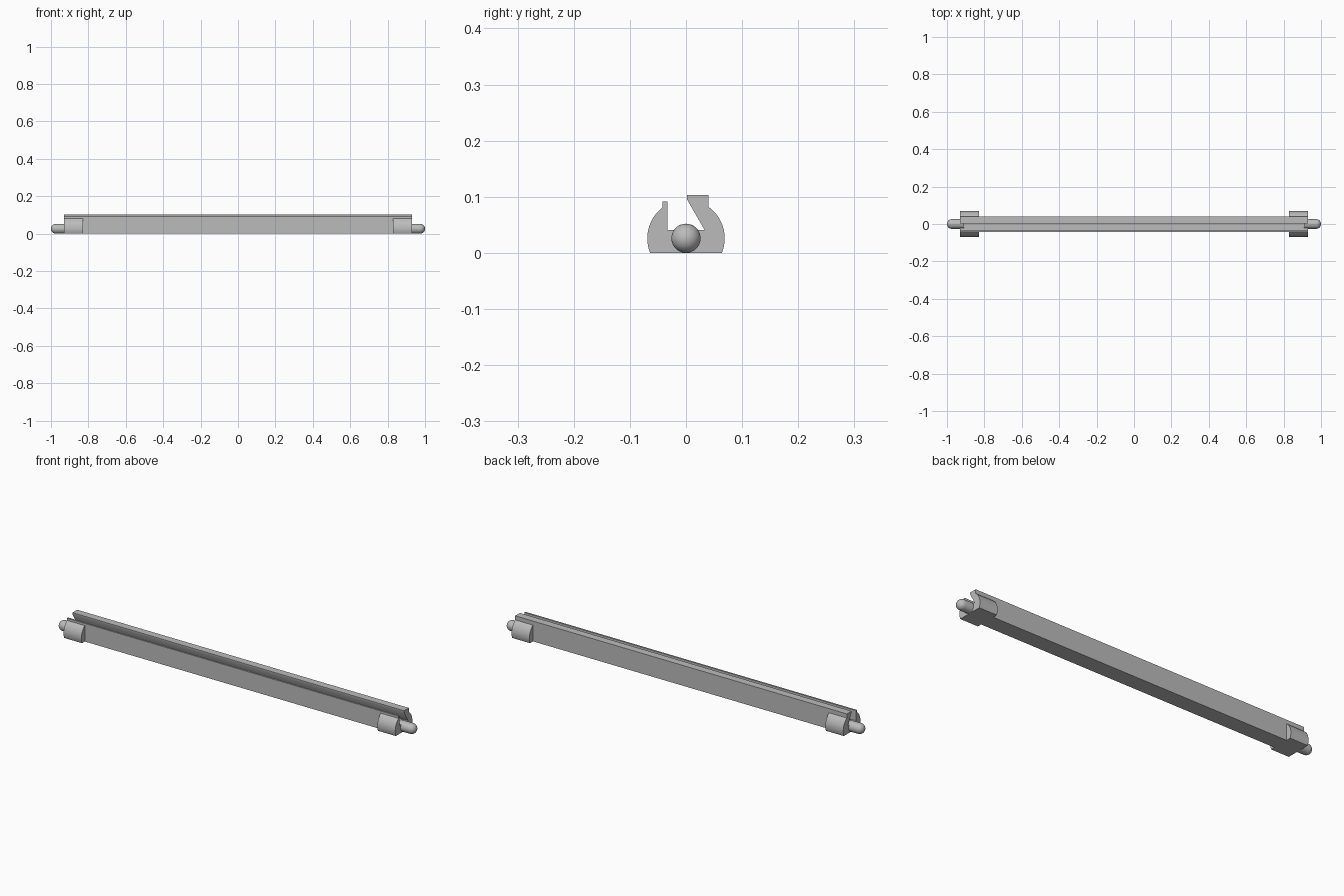
import bpy
import bmesh
import math

cube = bpy.data.objects.get("Cube")
if cube:
    bpy.data.objects.remove(cube, do_unlink=True)

grey = bpy.data.materials.new("mid grey")
grey.use_nodes = True
grey.diffuse_color = (0.5, 0.5, 0.5, 1)
grey.node_tree.nodes["Principled BSDF"].inputs["Base Color"].default_value = (0.5, 0.5, 0.5, 1)

BODY_END = 0.93      # half length of the rail
LUG_START = 0.83
AXIS_Z = 0.026       # height of the pin axis
LUG_RADIUS = 0.069
PIN_RADIUS = 0.026


def finish(bm, name):
    bmesh.ops.recalc_face_normals(bm, faces=bm.faces)
    mesh = bpy.data.meshes.new(name)
    bm.to_mesh(mesh)
    bm.free()
    mesh.materials.append(grey)
    obj = bpy.data.objects.new(name, mesh)
    bpy.context.collection.objects.link(obj)
    bpy.ops.object.select_all(action="DESELECT")
    obj.select_set(True)
    bpy.context.view_layer.objects.active = obj
    bpy.ops.object.shade_smooth_by_angle(angle=math.radians(30))
    return obj


def extrude_profile(name, profile, x0, x1):
    """Extrude a (y, z) outline along x."""
    bm = bmesh.new()
    face = bm.faces.new([bm.verts.new((x0, y, z)) for y, z in profile])
    moved = bmesh.ops.extrude_face_region(bm, geom=[face])["geom"]
    verts = [v for v in moved if isinstance(v, bmesh.types.BMVert)]
    bmesh.ops.translate(bm, verts=verts, vec=(x1 - x0, 0, 0))
    return finish(bm, name)


def lug_profile(side, wall):
    """Circular segment between the rail wall and the flat base."""
    low = -math.asin(AXIS_Z / LUG_RADIUS)
    high = math.acos(wall / LUG_RADIUS)
    arc = [low + (high - low) * i / 20 for i in range(21)]
    points = [(LUG_RADIUS * math.cos(a), AXIS_Z + LUG_RADIUS * math.sin(a)) for a in arc]
    return [(side * y, z) for y, z in [(wall, 0)] + points]


def pin(name, side):
    """Spin a round-ended outline about the long axis."""
    bm = bmesh.new()
    centre = 1 - PIN_RADIUS
    outline = [(BODY_END - 0.02, 0), (BODY_END - 0.02, PIN_RADIUS)]
    for i in range(13):
        a = math.pi / 2 * (1 - i / 12)
        outline.append((centre + PIN_RADIUS * math.cos(a), PIN_RADIUS * math.sin(a)))
    verts = [bm.verts.new((side * x, 0, AXIS_Z + r)) for x, r in outline]
    edges = [bm.edges.new(pair) for pair in zip(verts, verts[1:])]
    bmesh.ops.spin(bm, geom=verts + edges, cent=(0, 0, AXIS_Z), axis=(1, 0, 0),
                   angle=math.tau, steps=32)
    bmesh.ops.remove_doubles(bm, verts=bm.verts, dist=0.0001)
    return finish(bm, name)


# Long channel with a thin front wall and an overhanging back wall
rail = [(-0.042, 0), (0.04, 0), (0.04, 0.103), (0.002, 0.103), (0.002, 0.095),
        (0.033, 0.041), (-0.033, 0.041), (-0.033, 0.092), (-0.042, 0.092)]
extrude_profile("channel_rail", rail, -BODY_END, BODY_END)

# Rounded lugs and pins at both ends
for end, side in (("left", 1), ("right", -1)):
    for face, dirn, wall in (("front", -1, 0.042), ("back", 1, 0.04)):
        extrude_profile(f"{end}_{face}_lug", lug_profile(dirn, wall),
                        side * LUG_START, side * BODY_END)
    pin(f"{end}_end_pin", side)
